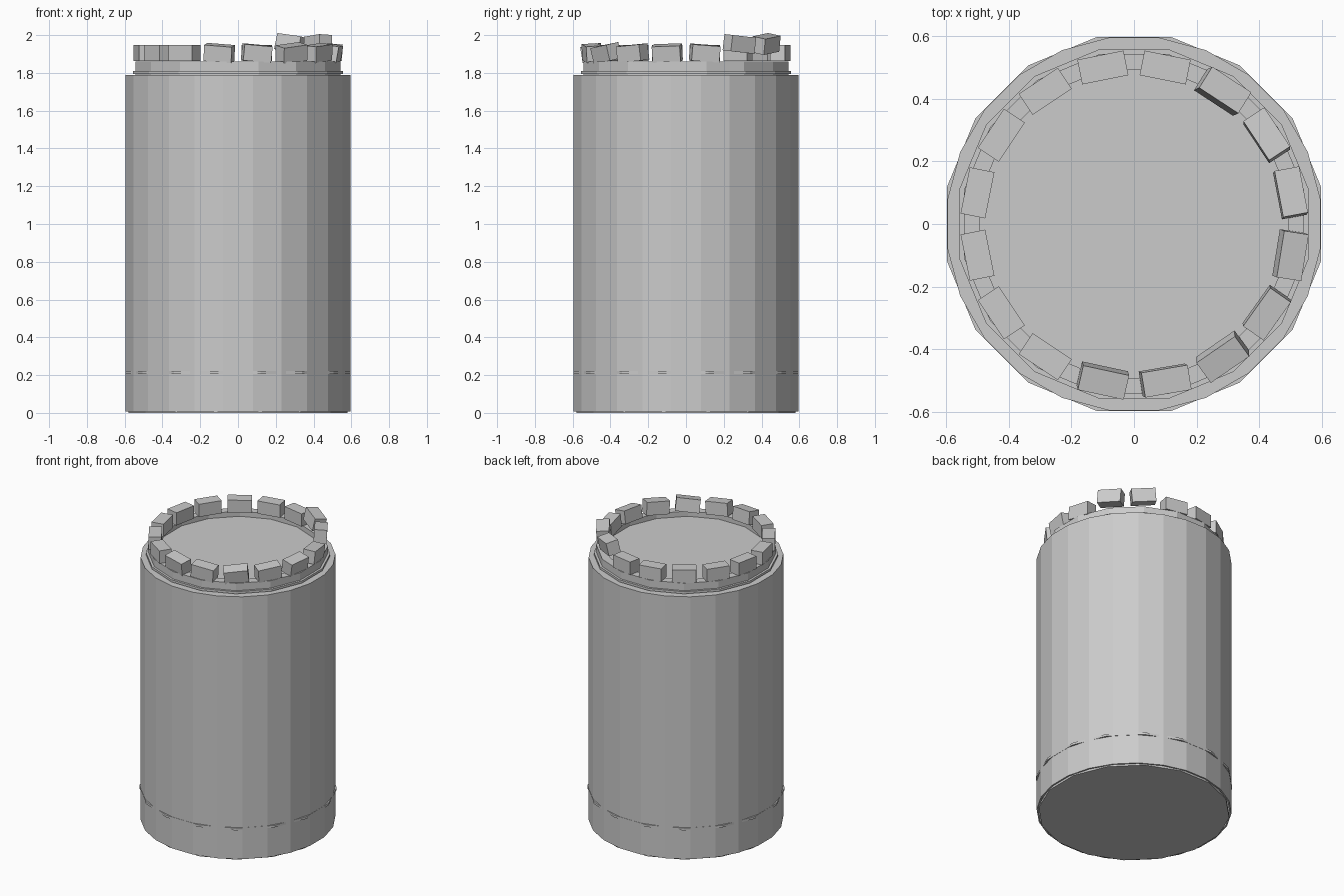
import bpy, math, random
from mathutils import Matrix, Vector, Euler

if "Cube" in bpy.data.objects:
    bpy.data.objects.remove(bpy.data.objects["Cube"])

random.seed(4)
STEP = math.tau / 16


def make(name, verts, faces):
    me = bpy.data.meshes.new(name)
    me.from_pydata(verts, [], faces)
    ob = bpy.data.objects.new(name, me)
    bpy.context.collection.objects.link(ob)
    return ob


def lathe(name, profile, n, closed=False):
    """Revolve an (r, z) profile; vertices sit half a step off the axes."""
    m = len(profile)
    verts = [(r * math.cos((i + .5) * math.tau / n), r * math.sin((i + .5) * math.tau / n), z)
             for i in range(n) for r, z in profile]
    faces = []
    for i in range(n):
        a, b = i * m, (i + 1) % n * m
        for j in range(m if closed else m - 1):
            k = (j + 1) % m
            faces.append((a + j, b + j, b + k, a + k))
    return make(name, verts, faces)


def disc(name, r, z, n, up):
    ring = [(r * math.cos((i + .5) * math.tau / n), r * math.sin((i + .5) * math.tau / n), z)
            for i in range(n)]
    return make(name, ring, [tuple(range(n)) if up else tuple(reversed(range(n)))])


# main tower shaft and its slightly inset foot
lathe("shaft", [(.59, .008), (.6, .008), (.6, 1.79), (.5, 1.79)], 24)
lathe("foot", [(.59, 0), (.59, .02)], 16)
disc("underside", .59, 0, 16, False)

# thin band just breaking the shaft surface
lathe("lower_band", [(.58, .207), (.608, .207), (.608, .222), (.58, .222)], 16, True)

# cornice and low parapet wall
lathe("cornice", [(.5, 1.795), (.568, 1.795), (.568, 1.81), (.5, 1.81)], 16, True)
lathe("parapet", [(.5, 1.79), (.553, 1.79), (.553, 1.86), (.5, 1.86)], 16, True)

# walkway and dark central floor
lathe("walkway", [(.52, 1.825), (.408, 1.825)], 16)
disc("floor", .408, 1.825, 16, False)

# sixteen merlons, weathered on the front and right, two raised
for k in range(16):
    a = (k + .5) * STEP
    raised = k in (1, 2)
    worn = k < 3 or k > 10
    tilt = Euler((random.uniform(-.14, .14), random.uniform(.05, .22), random.uniform(-.06, .06))
                 if worn else (0, 0, 0))
    centre = Vector((.509, 0, 1.953 if raised else 1.905))
    mat = Matrix.Rotation(a, 4, 'Z') @ Matrix.Translation(centre) @ tilt.to_matrix().to_4x4()
    vs = [mat @ Vector((x * .04, y * .075, z * .043))
          for x in (-1, 1) for y in (-1, 1) for z in (-1, 1)]
    make(f"merlon_{k + 1}", vs, [(0, 1, 3, 2), (4, 6, 7, 5), (0, 4, 5, 1),
                                 (2, 3, 7, 6), (0, 2, 6, 4), (1, 5, 7, 3)])
